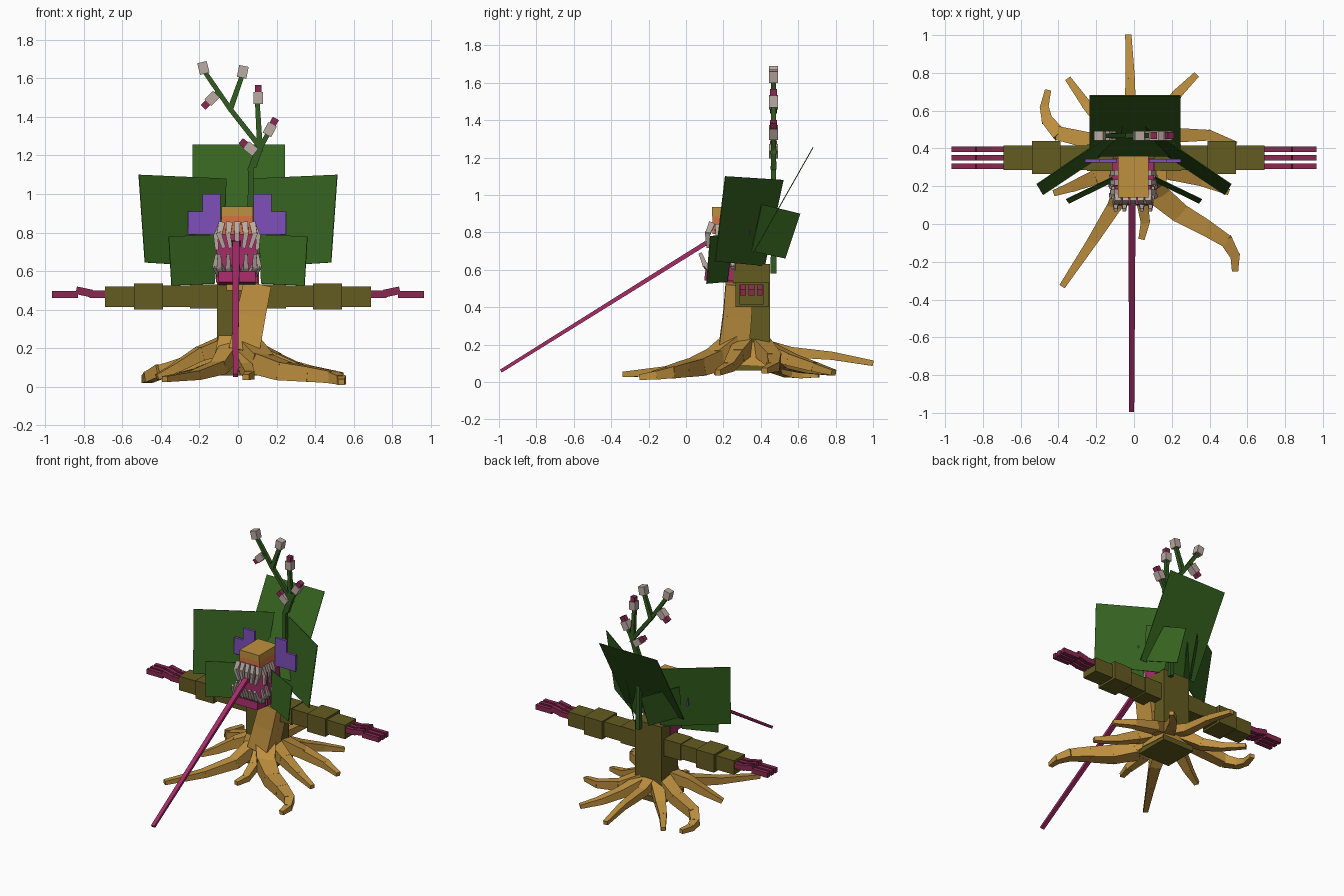
import bpy, bmesh
from math import radians
from mathutils import Vector, Euler

cube = bpy.data.objects.get("Cube")
if cube:
    bpy.data.objects.remove(cube, do_unlink=True)


def material(name, rgb):
    m = bpy.data.materials.new(name)
    m.use_nodes = True
    m.diffuse_color = (*rgb, 1)
    m.node_tree.nodes["Principled BSDF"].inputs["Base Color"].default_value = (*rgb, 1)
    return m


BARK = material("olive bark", (.125, .105, .015))
ROOT = material("golden root", (.52, .28, .05))
LEAF = material("leaf green", (.036, .125, .014))
STEM = material("stem green", (.032, .105, .015))
PINK = material("magenta flesh", (.38, .025, .14))
CLAW = material("dark raspberry", (.25, .022, .08))
PURPLE = material("violet petal", (.21, .08, .50))
BONE = material("pale grey", (.50, .40, .36))
ORANGE = material("orange face", (.68, .17, .05))


def finish(name, bm, mat):
    bmesh.ops.recalc_face_normals(bm, faces=bm.faces)
    me = bpy.data.meshes.new(name)
    bm.to_mesh(me)
    bm.free()
    me.materials.append(mat)
    ob = bpy.data.objects.new(name, me)
    bpy.context.collection.objects.link(ob)
    return ob


def box(name, mat, x, y, z, rot=(0, 0, 0)):
    """Box from (low, high) ranges, turned about its own centre."""
    bm = bmesh.new()
    bmesh.ops.create_cube(bm, size=1)
    for v in bm.verts:
        v.co = Vector(v.co[i] * (r[1] - r[0]) for i, r in enumerate((x, y, z)))
    ob = finish(name, bm, mat)
    ob.location = [sum(r) / 2 for r in (x, y, z)]
    ob.rotation_euler = Euler([radians(a) for a in rot])


def chain(name, mat, pts, w0, w1, flat=1):
    """Row of square, tapering, slightly overlapping segments."""
    bm = bmesh.new()
    pts = [Vector(p) for p in pts]
    n = len(pts) - 1
    for i in range(n):
        d = (pts[i + 1] - pts[i]).normalized()
        side = d.cross(Vector((0, 0, 1)) if abs(d.z) < .9 else Vector((0, 1, 0))).normalized()
        up = side.cross(d)
        rings = []
        for k, p in ((i, pts[i] - d * .012 * (i > 0)), (i + 1, pts[i + 1])):
            w = (w0 + (w1 - w0) * k / n) / 2
            rings.append([bm.verts.new(p + side * w * a + up * w * b * flat)
                          for a, b in ((-1, -1), (1, -1), (1, 1), (-1, 1))])
        a, b = rings
        bm.faces.new(a)
        bm.faces.new(b)
        for j in range(4):
            bm.faces.new((a[j], a[j - 1], b[j - 1], b[j]))
    finish(name, bm, mat)


def leaf(name, corners):
    bm = bmesh.new()
    bm.faces.new([bm.verts.new(c) for c in corners])
    s = finish(name, bm, LEAF).modifiers.new("thickness", 'SOLIDIFY')
    s.thickness = .005
    s.offset = 0


# Trunk
box("trunk", BARK, (-.11, .11), (.25, .45), (.1, .63))
box("trunk_base", BARK, (-.13, .13), (.21, .47), (.06, .1))
chain("root_crown", ROOT, [(0, .33, .09), (0, .34, .26)], .27, .2)
chain("trunk_front_bark", ROOT, [(.03, .255, .18), (.065, .275, .36), (.1, .285, .53)], .16, .145)
box("neck", ROOT, (-.06, .07), (.22, .36), (.5, .64))

# Spreading roots: base width and path
roots = {
    "back": (.08, [(0, .42, .19), (-.02, .55, .16), (-.02, .78, .14), (-.03, 1, .1)]),
    "back_right": (.09, [(-.05, .42, .18), (-.16, .53, .1), (-.25, .63, .07), (-.35, .77, .05)]),
    "back_left": (.09, [(.05, .42, .18), (.14, .56, .12), (.23, .69, .08), (.33, .79, .05)]),
    "right": (.1, [(-.07, .38, .2), (-.23, .44, .13), (-.4, .48, .08), (-.46, .55, .05),
                   (-.475, .62, .04), (-.455, .71, .04)]),
    "left": (.1, [(.07, .4, .19), (.22, .47, .12), (.4, .47, .08), (.54, .42, .06)]),
    "front_left": (.14, [(.04, .27, .2), (.12, .16, .12), (.24, .06, .08), (.38, -.02, .065),
                         (.49, -.09, .05), (.535, -.17, .035), (.535, -.25, .025)]),
    "front_right": (.1, [(-.03, .27, .2), (-.1, .1, .1), (-.22, -.09, .06), (-.38, -.33, .04)]),
    "front": (.08, [(.01, .27, .18), (.04, .14, .1), (.06, .01, .06), (.04, -.08, .05)]),
    "side_right": (.1, [(-.06, .32, .22), (-.2, .25, .17), (-.32, .2, .1), (-.42, .165, .05)]),
    "side_left": (.1, [(.06, .32, .2), (.2, .27, .14), (.35, .23, .08), (.5, .17, .05)]),
}
for key, (width, path) in roots.items():
    chain("root_" + key, ROOT, path, width, .033, .9)

# Arms, hands and fingers
for s, side in ((1, "left"), (-1, "right")):
    def span(a, b):
        return tuple(sorted((s * a, s * b)))
    box(side + "_upper_arm", BARK, span(.08, .25), (.28, .42), (.405, .53))
    box(side + "_elbow", BARK, span(.25, .39), (.285, .415), (.415, .525))
    box(side + "_forearm", BARK, span(.39, .54), (.265, .44), (.4, .535))
    box(side + "_wrist", BARK, span(.54, .69), (.285, .415), (.415, .52))
    for i, y in enumerate((.305, .35, .395)):
        yr = (y - .015, y + .015)
        box(f"{side}_finger_{i}_base", CLAW, span(.68, .77), yr, (.462, .5))
        box(f"{side}_finger_{i}_knuckle", CLAW, span(.755, .84), yr, (.472, .512), (0, s * -12, 0))
        box(f"{side}_finger_{i}_tip", CLAW, span(.83, .965), yr, (.462, .498))

# Leaves
leaf("back_leaf", [(-.235, .68, 1.255), (.245, .68, 1.255), (.245, .36, .69), (-.235, .36, .69)])
for s, side in ((1, "left"), (-1, "right")):
    def flip(pts):
        return [(s * x, y, z) for x, y, z in pts]
    leaf(side + "_large_leaf", flip([(.515, .21, 1.1), (.06, .52, 1.08),
                                     (.085, .42, .62), (.483, .155, .645)]))
    leaf(side + "_small_leaf", flip([(.36, .13, .78), (.11, .25, .79),
                                     (.12, .22, .535), (.345, .11, .525)]))
    leaf(side + "_rear_leaf", flip([(.23, .405, .95), (.05, .61, .9),
                                    (.06, .53, .66), (.21, .35, .7)]))
    # Petal ears
    for part, a, b, top in (("inner", .085, .18, 1.0), ("outer", .18, .255, .91)):
        box(f"{side}_{part}_petal", PURPLE, tuple(sorted((s * a - .005, s * b - .005))),
            (.325, .345), (.79, top))

# Head: upper skull with an orange lower band
box("skull", ROOT, (-.085, .078), (.14, .36), (.885, .935))
box("face", ORANGE, (-.085, .078), (.142, .36), (.79, .885))

# Mouth
box("mouth_inside", PINK, (-.115, .105), (.2, .35), (.54, .79))
box("lower_jaw", PINK, (-.1, .09), (.1, .35), (.53, .585), (-6, 0, 0))
for i in range(5):
    x = -.085 + i * .04
    out = (i - 2) * .006
    chain(f"upper_tooth_{i}", BONE, [(x, .14, .85), (x + out, .115, .79), (x - out, .12, .72)], .034, .02)
    chain(f"lower_tooth_{i}", BONE, [(x, .14, .59), (x + out, .1, .63), (x + out, .075, .69)], .036, .018)
for s, side in ((1, "left"), (-1, "right")):
    for i, y in enumerate((.17, .22, .27)):
        x = -.005 + s * .085
        chain(f"{side}_upper_tooth_{i}", BONE, [(x, y, .84), (x + s * .025, y, .78), (x + s * .02, y, .71)], .03, .018)
        chain(f"{side}_lower_tooth_{i}", BONE, [(x, y, .58), (x + s * .03, y - .02, .63), (x + s * .02, y - .03, .69)], .03, .016)
chain("tongue", PINK, [(-.01, .2, .745), (-.01, .1, .738), (-.013, -.99, .058)], .046, .028, .65)

# Flower stem and branches
Y = .468
branches = {
    "main_stem": [(.065, .58), (.065, 1.13), (.11, 1.25), (-.04, 1.44), (-.17, 1.63)],
    "upper_branch": [(-.04, 1.44), (.02, 1.61)],
    "middle_branch": [(.115, 1.22), (.1, 1.48)],
    "outer_branch": [(.08, 1.14), (.12, 1.25), (.16, 1.32)],
    "bud_branch": [(-.1, 1.53), (-.14, 1.49)],
}
for key, path in branches.items():
    chain(key, STEM, [(x, Y, z) for x, z in path], .03, .024)

# Buds: centre, direction of the tip, pink tip or not
buds = [((-.18, 1.655), (-.25, 1), False), ((.025, 1.635), (.2, 1), False),
        ((-.135, 1.495), (-1, -1), True), ((.105, 1.5), (0, 1), True),
        ((.165, 1.335), (.55, 1), True), ((.065, 1.235), (-1, .8), True)]
for i, ((x, z), (dx, dz), tip) in enumerate(buds):
    c, d = Vector((x, Y, z)), Vector((dx, 0, dz)).normalized()
    chain(f"bud_{i}", BONE, [c - d * .032, c + d * .03], .05, .05)
    if tip:
        chain(f"bud_tip_{i}", CLAW, [c + d * .028, c + d * .065], .036, .036)
